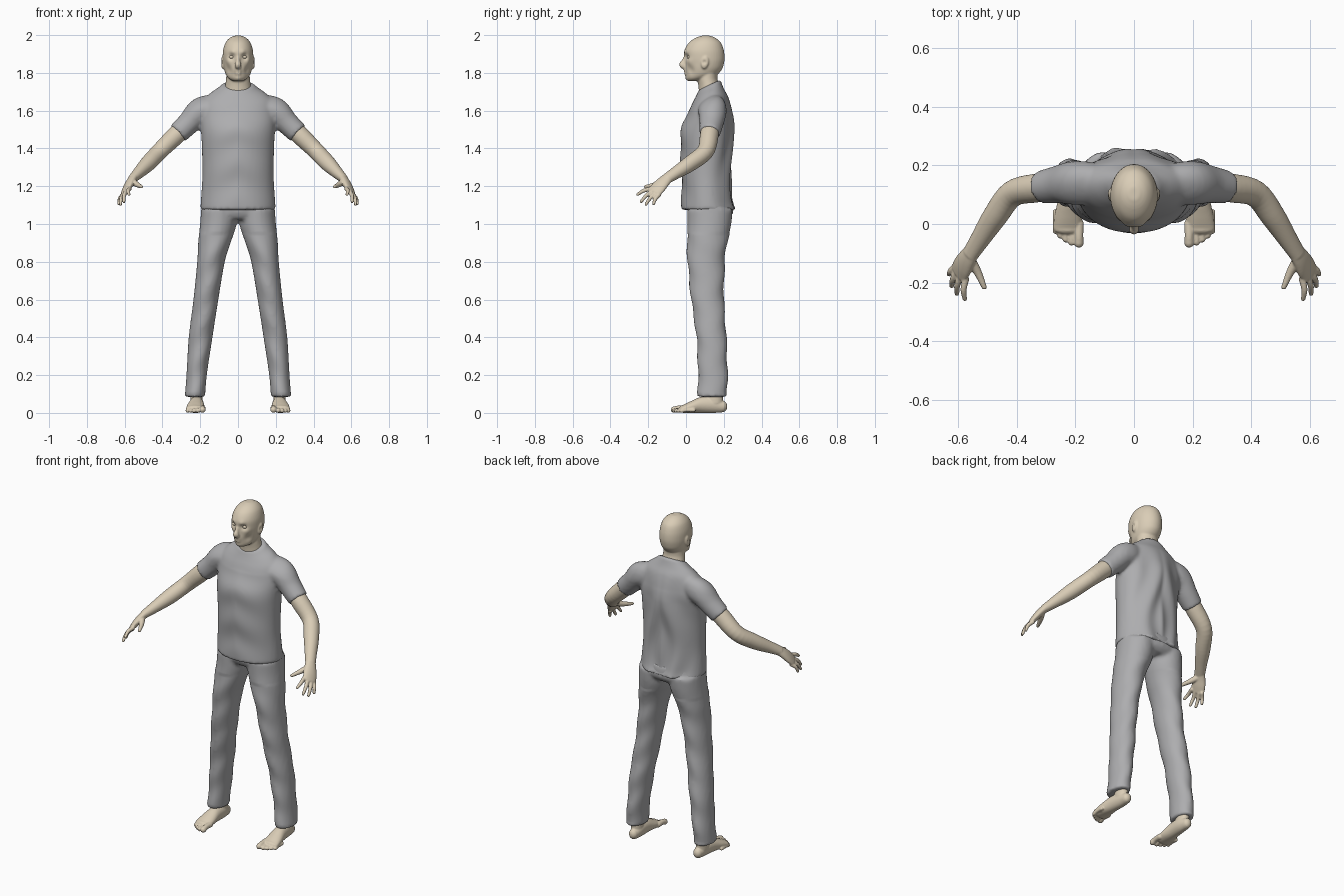
import bpy, bmesh, math
from mathutils import Vector, Matrix

cube = bpy.data.objects.get("Cube")
if cube:
    bpy.data.objects.remove(cube, do_unlink=True)

X, Y, Z = Vector((1, 0, 0)), Vector((0, 1, 0)), Vector((0, 0, 1))


def material(name, color):
    m = bpy.data.materials.new(name)
    m.use_nodes = True
    m.diffuse_color = (*color, 1)
    m.node_tree.nodes["Principled BSDF"].inputs["Base Color"].default_value = (*color, 1)
    m.node_tree.nodes["Principled BSDF"].inputs["Roughness"].default_value = 0.7
    return m


skin = material("warm_skin", (0.70, 0.61, 0.47))
cloth = material("grey_cloth", (0.42, 0.42, 0.43))


def spline(keys, steps=5):
    """Smooth curve through keys of (x, y, z, half width, half depth)."""
    out = []
    for i in range(len(keys) - 1):
        a, b, c, d = (keys[max(0, min(len(keys) - 1, i + k))] for k in (-1, 0, 1, 2))
        for s in range(steps):
            t = s / steps
            out.append([q + 0.5 * t * (r - p + t * (2*p - 5*q + 4*r - e + t * (3*(q - r) + e - p)))
                        for p, q, r, e in zip(a, b, c, d)])
    return out + [list(keys[-1])]


def loft(bm, keys, hint=X, axis=None, rounded=False, sides=32):
    """Closed tube of elliptical sections; hint is the direction of the width."""
    pts = spline(keys)
    rings = []
    for i, p in enumerate(pts):
        lo, hi = pts[max(i - 1, 0)], pts[min(i + 1, len(pts) - 1)]
        t = axis or (Vector(hi[:3]) - Vector(lo[:3])).normalized()
        rings.append((Vector(p[:3]), t, p[3], p[4]))
    if rounded:
        for end, sign in ((0, -1), (-1, 1)):
            c, t, a, b = rings[end]
            for ang in (0.45, 0.9, 1.3):
                ring = (c + t * sign * min(a, b) * math.sin(ang), t,
                        a * math.cos(ang), b * math.cos(ang))
                rings.insert(0, ring) if sign < 0 else rings.append(ring)
    loops = []
    for c, t, a, b in rings:
        u = (hint - t * hint.dot(t)).normalized()
        w = t.cross(u)
        loops.append([bm.verts.new(c + u * a * math.cos(k * math.tau / sides)
                                   + w * b * math.sin(k * math.tau / sides)) for k in range(sides)])
    for p, q in zip(loops, loops[1:]):
        for k in range(sides):
            n = (k + 1) % sides
            bm.faces.new((p[k], p[n], q[n], q[k]))
    bm.faces.new(loops[0][::-1])
    bm.faces.new(loops[-1])


def ball(bm, centre, size, tilt=0):
    m = Matrix.Translation(centre) @ Matrix.Rotation(tilt, 4, 'X') @ Matrix.Diagonal((*size, 1))
    bmesh.ops.create_icosphere(bm, subdivisions=3, radius=1, matrix=m)


def mirror(bm):
    dup = bmesh.ops.duplicate(bm, geom=bm.verts[:] + bm.edges[:] + bm.faces[:])
    for v in dup["geom"]:
        if isinstance(v, bmesh.types.BMVert):
            v.co.x *= -1


def link(name, mesh, mat):
    ob = bpy.data.objects.new(name, mesh)
    mesh.materials.clear()
    mesh.materials.append(mat)
    mesh.shade_smooth()
    bpy.context.collection.objects.link(ob)
    return ob


def fuse(name, bm, mat, voxel, smooth):
    """Merge overlapping parts into one continuous skin."""
    bmesh.ops.recalc_face_normals(bm, faces=bm.faces[:])
    mesh = bpy.data.meshes.new(name)
    bm.to_mesh(mesh)
    bm.free()
    ob = link(name, mesh, mat)
    rm = ob.modifiers.new("merge", 'REMESH')
    rm.mode, rm.voxel_size = 'VOXEL', voxel
    sm = ob.modifiers.new("soften", 'SMOOTH')
    sm.factor, sm.iterations = 0.5, smooth
    bpy.context.view_layer.update()
    baked = bpy.data.meshes.new_from_object(ob.evaluated_get(bpy.context.evaluated_depsgraph_get()))
    ob.modifiers.clear()
    ob.data = baked
    baked.materials.clear()
    baked.materials.append(mat)
    baked.shade_smooth()
    return ob


def mirrored_copy(ob, name):
    mesh = ob.data.copy()
    mesh.transform(Matrix.Scale(-1, 4, X))
    mesh.flip_normals()
    link(name, mesh, skin)


# Shirt: sleeves mirrored, then the torso
bm = bmesh.new()
loft(bm, [(.12, .135, 1.62, .06, .07), (.2, .14, 1.595, .07, .075),
          (.26, .135, 1.535, .061, .064), (.318, .125, 1.48, .057, .056)], hint=Vector((.67, 0, .74)))
mirror(bm)
torso = [(1.075, .12, .2, .145), (1.12, .114, .197, .137), (1.25, .109, .189, .134),
         (1.4, .108, .191, .138), (1.5, .112, .196, .137), (1.58, .125, .2, .119),
         (1.65, .128, .185, .097), (1.69, .125, .148, .077), (1.72, .125, .103, .064),
         (1.738, .125, .083, .059)]
loft(bm, [(0, y, z, a, b) for z, y, a, b in torso], axis=Z, sides=48)
shirt = fuse("shirt", bm, cloth, .01, 5)
for v in shirt.data.vertices:
    x, y, z = v.co
    body = max(0, 1 - (abs(x) / .2) ** 2) * max(0, min(1, (1.68 - z) / .15))
    if y > .14:  # hanging folds down the back
        v.co.y += .009 * body * math.sin(abs(x) * 42 - 1.3 + 2 * math.sin(z * 9 + x * 4))
    else:        # soft chest and belly creases
        v.co.y += .004 * body * math.sin(z * 32 + 14 * abs(x))
    if z > 1.6:  # neckline drops at the front
        v.co.z += (y - .125) * .45 * (z - 1.6) / .135

# Trousers: one leg mirrored, then the hips
bm = bmesh.new()
leg = [(1.08, .1, .127, .095, .12), (1.0, .104, .124, .097, .116), (.9, .125, .112, .086, .107),
       (.8, .143, .107, .073, .099), (.6, .17, .114, .066, .087), (.4, .198, .135, .063, .08),
       (.2, .219, .142, .054, .079), (.085, .228, .138, .054, .079)]
loft(bm, [(x, y, z, a, b) for z, x, y, a, b in leg], axis=-Z)
mirror(bm)
loft(bm, [(0, .125, 1.13, .186, .12), (0, .13, 1.06, .194, .12), (0, .125, 1.025, .14, .095)], axis=-Z)
trousers = fuse("trousers", bm, cloth, .01, 5)
for v in trousers.data.vertices:
    x, y, z = v.co
    if .1 < z < .95:
        v.co.y += .003 * math.sin(z * 38 + abs(x) * 30)

# Head, neck, nose and ears
bm = bmesh.new()
ball(bm, (.081, .1, 1.855), (.01, .02, .034), -.2)
mirror(bm)
skull = [(1.757, .045, .026, .032), (1.77, .06, .048, .056), (1.79, .082, .064, .082),
         (1.82, .093, .074, .098), (1.85, .098, .079, .103), (1.88, .0975, .081, .107),
         (1.92, .096, .079, .104), (1.96, .1, .066, .085), (1.985, .103, .044, .053),
         (1.997, .104, .018, .022)]
loft(bm, [(0, y, z, a, b) for z, y, a, b in skull], axis=Z, sides=40)
loft(bm, [(0, .13, 1.67, .076, .06), (0, .122, 1.73, .068, .056),
          (0, .113, 1.77, .063, .053), (0, .115, 1.82, .062, .055)], axis=Z)
loft(bm, [(0, .004, 1.893, .009, .012), (0, -.01, 1.862, .011, .014),
          (0, -.018, 1.842, .017, .018), (0, -.008, 1.827, .015, .01)], rounded=True)
head = fuse("head", bm, skin, .005, 3)

# Sculpted facial forms: place, radius, push
forms = [((.033, 0, 1.886), .019, (0, .015, 0)),       # eye socket
         ((.03, -.006, 1.908), .016, (0, -.006, 0)),   # brow
         ((.056, .015, 1.858), .02, (.003, -.004, 0)),  # cheekbone
         ((.055, .02, 1.815), .024, (-.006, .005, 0)),  # cheek hollow
         ((.008, -.006, 1.81), .011, (0, -.007, 0)),   # upper lip
         ((.007, -.005, 1.794), .01, (0, -.008, 0)),   # lower lip
         ((.012, -.01, 1.802), .005, (0, .005, 0)),    # mouth line
         ((0, .008, 1.772), .017, (0, -.007, 0)),      # chin
         ((.092, .096, 1.857), .012, (-.008, 0, 0))]   # ear bowl
for v in head.data.vertices:
    side = 1 if v.co.x >= 0 else -1
    here = Vector((abs(v.co.x), v.co.y, v.co.z))
    for place, radius, push in forms:
        w = math.exp(-((here - Vector(place)).length / radius) ** 2)
        v.co += Vector((push[0] * side, push[1], push[2])) * w

# Eyes
bm = bmesh.new()
ball(bm, (.033, .02, 1.884), (.015, .014, .011))
mirror(bm)
bmesh.ops.recalc_face_normals(bm, faces=bm.faces[:])
eyes = bpy.data.meshes.new("eyes")
bm.to_mesh(eyes)
bm.free()
link("eyes", eyes, skin)

# Arm with palm, fingers and thumb
bm = bmesh.new()
spread = Vector((-.52, -.74, .42))
loft(bm, [(.26, .132, 1.535, .045, .045), (.33, .123, 1.468, .049, .049),
          (.415, .103, 1.385, .045, .044), (.475, .025, 1.322, .042, .042),
          (.527, -.055, 1.27, .034, .031), (.56, -.105, 1.238, .03, .023)], hint=spread)
loft(bm, [(.55, -.09, 1.25, .029, .022), (.57, -.12, 1.222, .036, .021),
          (.585, -.145, 1.195, .041, .019), (.597, -.167, 1.171, .04, .014)], hint=spread, rounded=True)
fingers = [((.574, -.188, 1.186), (.577, -.256, 1.156)), ((.59, -.176, 1.174), (.604, -.238, 1.118)),
           ((.602, -.16, 1.162), (.622, -.212, 1.104)), ((.608, -.143, 1.154), (.631, -.172, 1.107))]
for knuckle, tip in fingers:
    k, t = Vector(knuckle), Vector(tip)
    mid = (k + t) / 2 + Vector((.006, -.003, .005))
    loft(bm, [(*k, .012, .012), (*mid, .0105, .0105), (*t, .008, .008)],
         hint=spread, rounded=True, sides=14)
loft(bm, [(.56, -.12, 1.225, .019, .019), (.533, -.165, 1.208, .014, .014),
          (.511, -.215, 1.197, .009, .009)], hint=Z, rounded=True, sides=14)
mirrored_copy(fuse("left_arm", bm, skin, .004, 2), "right_arm")

# Foot with ankle and toes
bm = bmesh.new()
loft(bm, [(.222, .15, .16, .032, .042), (.22, .152, .1, .031, .044),
          (.218, .15, .05, .033, .046)], axis=-Z)
loft(bm, [(.216, .192, .034, .027, .031), (.216, .15, .043, .034, .043),
          (.22, .085, .043, .039, .043), (.224, .03, .032, .047, .032),
          (.227, -.015, .021, .049, .021)], axis=-Y, rounded=True)
toes = [(.188, -.064, .017), (.213, -.062, .012), (.233, -.052, .0115),
        (.251, -.039, .011), (.267, -.024, .0105)]
for x, tip, r in toes:
    loft(bm, [(x, tip + .065, r * 1.4, r, r), (x, tip + .025, r * 1.4, r * .9, r * .9),
              (x, tip, r, r, r)], rounded=True, sides=14)
mirrored_copy(fuse("left_foot", bm, skin, .004, 2), "right_foot")
